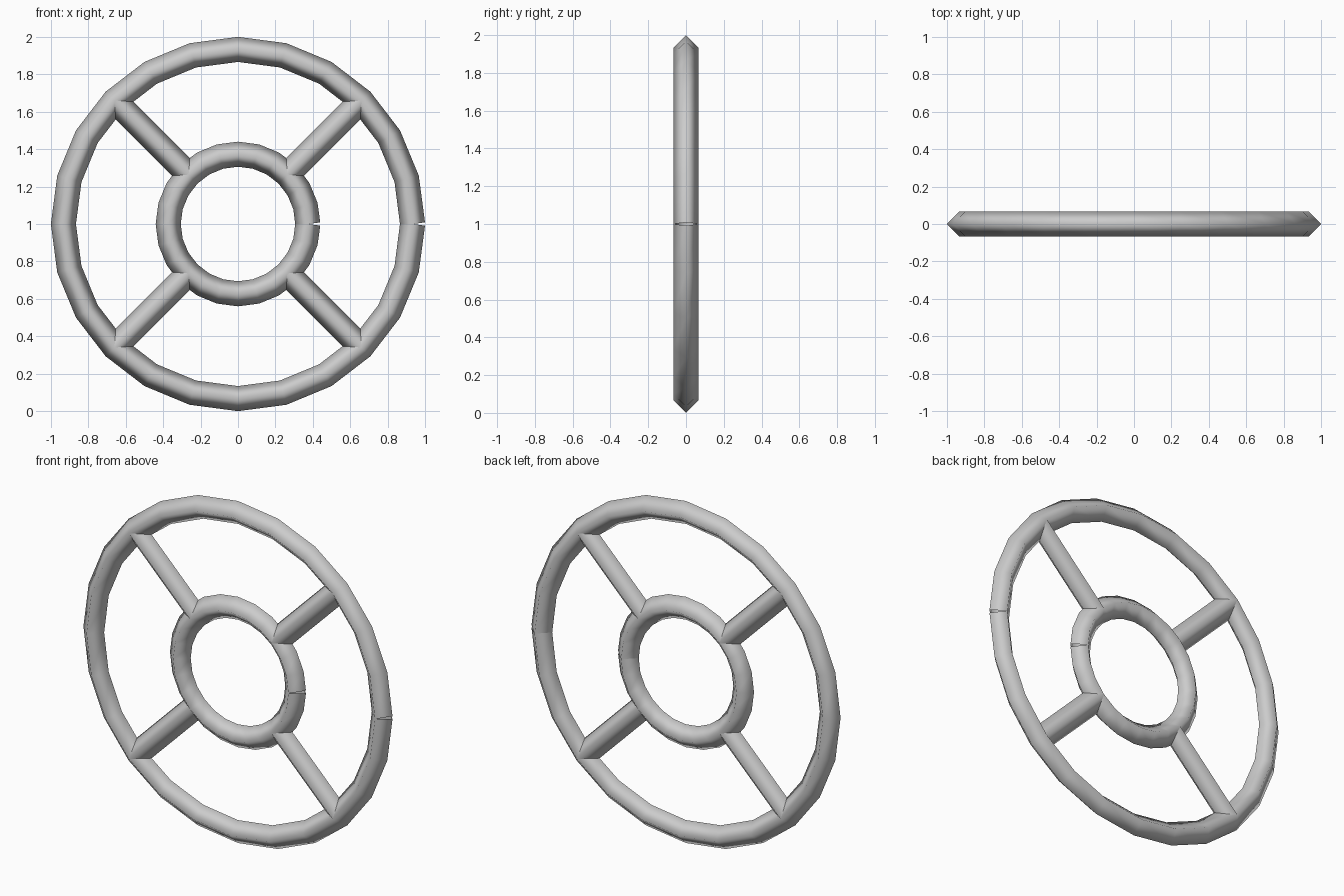
import bpy, bmesh, math
from mathutils import Vector

if "Cube" in bpy.data.objects:
    bpy.data.objects.remove(bpy.data.objects["Cube"])

TUBE = 0.067      # half-width of the diamond section
OUTER = 0.933     # centreline radius of the rim
INNER = 0.373     # centreline radius of the hub ring
SEGMENTS = 24
CENTRE = Vector((0, 0, 1))
DEPTH = Vector((0, 1, 0))

grey = bpy.data.materials.new("light_grey")
grey.diffuse_color = (0.6, 0.6, 0.6, 1)
grey.use_nodes = True
grey.node_tree.nodes["Principled BSDF"].inputs["Base Color"].default_value = grey.diffuse_color


def polar(radius, angle):
    return CENTRE + Vector((math.cos(angle), 0, math.sin(angle))) * radius


def tube(name, path):
    """Sweep a four-sided section along an open path in the XZ plane."""
    bm = bmesh.new()
    sections = []
    last = len(path) - 1
    for i, p in enumerate(path):
        before = (p - path[i - 1]).normalized() if i > 0 else Vector()
        after = (path[i + 1] - p).normalized() if i < last else Vector()
        side = DEPTH.cross((before + after).normalized())
        sections.append([bm.verts.new(p + d * TUBE)
                         for d in (side, DEPTH, -side, -DEPTH)])
    for a, b in zip(sections, sections[1:]):
        for j in range(4):
            k = (j + 1) % 4
            bm.faces.new((a[j], a[k], b[k], b[j])).smooth = True
    mesh = bpy.data.meshes.new(name)
    bm.to_mesh(mesh)
    bm.free()
    mesh.materials.append(grey)
    obj = bpy.data.objects.new(name, mesh)
    bpy.context.collection.objects.link(obj)


# Rim and hub ring, each with a thin open seam on the right
for name, radius in (("outer_rim", OUTER), ("hub_ring", INNER)):
    tube(name, [polar(radius, 2 * math.pi * i / SEGMENTS)
                for i in range(SEGMENTS + 1)])

# Four diagonal spokes running between the ring centrelines
for i in range(4):
    angle = math.radians(45 + 90 * i)
    tube(f"spoke_{i + 1}", [polar(INNER, angle), polar(OUTER, angle)])
